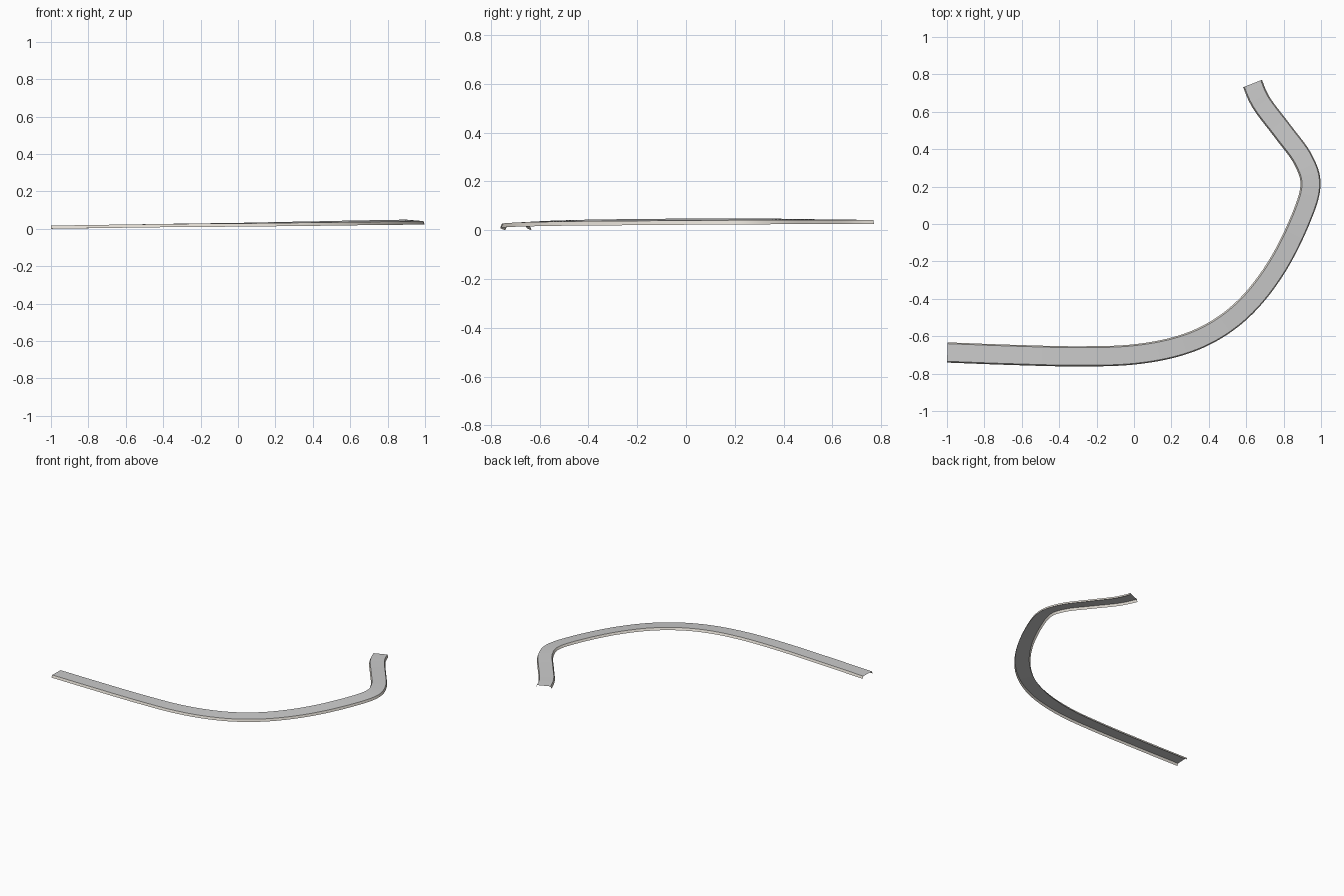
import bpy, bmesh
from mathutils import Vector

if "Cube" in bpy.data.objects:
    bpy.data.objects.remove(bpy.data.objects["Cube"])

# centre line: x, y, road height, banking (rise of inner edge over outer)
PATH = [(-0.998, -0.687, .017, 0), (-0.65, -0.70, .022, 0), (-0.3, -0.708, .027, .001),
        (0, -0.698, .030, .003), (0.25, -0.65, .034, .005), (0.45, -0.56, .037, .006),
        (0.62, -0.42, .040, .007), (0.77, -0.22, .042, .008), (0.89, 0.02, .044, .008),
        (0.945, 0.205, .045, .008), (0.905, 0.345, .045, .006), (0.80, 0.49, .044, .004),
        (0.70, 0.62, .043, .002), (0.66, 0.687, .043, .001), (0.634, 0.751, .042, 0)]
HALF, DROP, FLARE = .047, .017, .007


def smooth_path(keys, steps=8):
    """Catmull-Rom samples through the keys."""
    k = [Vector(p) for p in keys]
    k = [k[0] * 2 - k[1]] + k + [k[-1] * 2 - k[-2]]
    out = []
    for i in range(1, len(k) - 2):
        a, b, c, d = k[i - 1:i + 3]
        for s in range(steps):
            t = s / steps
            out.append(.5 * (2 * b + (c - a) * t + (2 * a - 5 * b + 4 * c - d) * t * t
                             + (3 * b - a - 3 * c + d) * t ** 3))
    return out + [k[-2]]


pts = smooth_path(PATH)


def sweep(name, section, color=None):
    """Sweep an open (sideways, up) section along the banked path."""
    bm = bmesh.new()
    rows = []
    for i, p in enumerate(pts):
        t = (pts[min(i + 1, len(pts) - 1)] - pts[max(i - 1, 0)]).xy.normalized()
        side = Vector((-t.y, t.x, p[3] / (2 * HALF))).normalized()
        up = Vector((t.x, t.y, 0)).cross(side).normalized()
        base = Vector((p[0], p[1], p[2]))
        rows.append([bm.verts.new(base + side * u + up * v) for u, v in section])
    for r, q in zip(rows, rows[1:]):
        for j in range(len(section) - 1):
            bm.faces.new((r[j], q[j], q[j + 1], r[j + 1]))
    # faces look up and outwards
    if sum(f.normal.z for f in bm.faces if not f.normal_update()) < 0:
        bmesh.ops.reverse_faces(bm, faces=bm.faces)
    me = bpy.data.meshes.new(name)
    bm.to_mesh(me)
    bm.free()
    me.shade_smooth()
    ob = bpy.data.objects.new(name, me)
    bpy.context.collection.objects.link(ob)
    if color:
        mat = bpy.data.materials.new(name)
        mat.diffuse_color = color
        mat.use_nodes = True
        mat.node_tree.nodes["Principled BSDF"].inputs["Base Color"].default_value = mat.diffuse_color
        me.materials.append(mat)


# road deck and the thin flared side skirts
sweep("road_deck", [(HALF, 0), (-HALF, 0)])
pale = (.75, .71, .65, 1)
sweep("outer_skirt", [(-HALF, 0), (-HALF - FLARE, -DROP)], pale)
sweep("inner_skirt", [(HALF + FLARE, -DROP), (HALF, 0)], pale)
